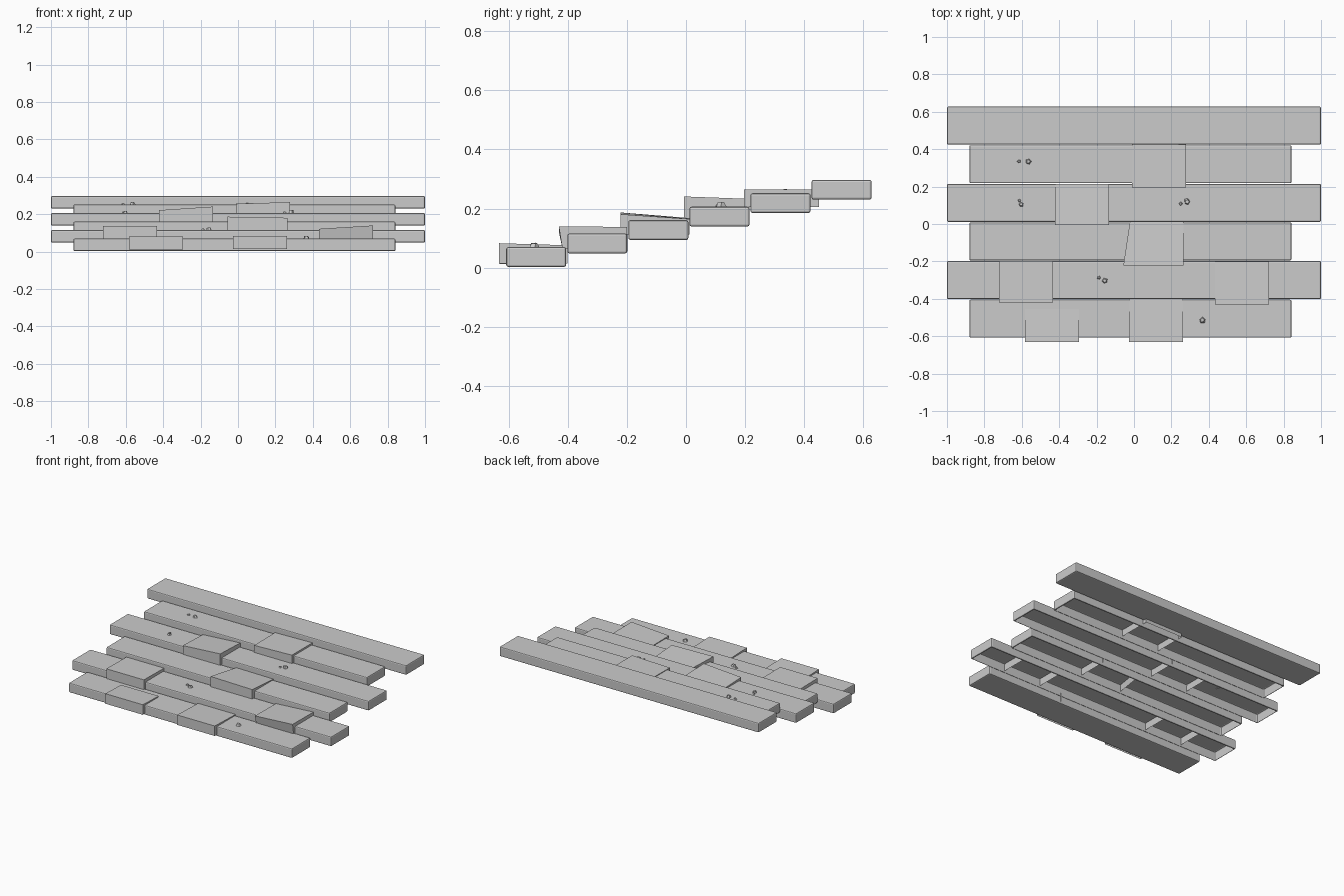
import bpy, bmesh, math, random

if "Cube" in bpy.data.objects:
    bpy.data.objects.remove(bpy.data.objects["Cube"])
random.seed(4)


def finish(bm, name):
    me = bpy.data.meshes.new(name)
    bm.to_mesh(me)
    bm.free()
    ob = bpy.data.objects.new(name, me)
    bpy.context.collection.objects.link(ob)
    return ob


def hexa(corners_bottom, corners_top, name, bevel=0.0, open_bottom=False):
    bm = bmesh.new()
    b = [bm.verts.new(c) for c in corners_bottom]
    t = [bm.verts.new(c) for c in corners_top]
    bottom = bm.faces.new(b[::-1])
    bm.faces.new(t)
    for i in range(4):
        j = (i + 1) % 4
        bm.faces.new((b[i], b[j], t[j], t[i]))
    if bevel:
        bmesh.ops.bevel(bm, geom=bm.edges[:], offset=bevel, segments=2,
                        profile=0.5, affect='EDGES')
    if open_bottom:
        bm.normal_update()
        low = [f for f in bm.faces if f.normal.z < -0.95 and f.calc_area() > 0.02]
        bmesh.ops.delete(bm, geom=low, context='FACES')
    return finish(bm, name)


# six stepped planks; the middle four are open underneath
def plank_z(i):
    return 0.003 + 0.0455 * i


for i in range(6):
    x0, x1 = (-1.0, 1.0) if i % 2 else (-0.88, 0.842)
    y0 = -0.608 + 0.2065 * i
    y1 = y0 + 0.203
    z0, z1 = plank_z(i), plank_z(i) + 0.067
    ring = [(x0, y0), (x1, y0), (x1, y1), (x0, y1)]
    hexa([(x, y, z0) for x, y in ring], [(x, y, z1) for x, y in ring],
         f"plank_{i + 1}", 0.007, open_bottom=0 < i < 5)


# raised patch blocks: x range, y range, bottom z, top z at four corners, skew
def block(name, x0, x1, y0, y1, zb, tops, skew=0.0, lean=0.0, hollow=True):
    low = [(x0, y0 + lean), (x1, y0 + lean), (x1, y1), (x0 + skew, y1)]
    top = [(x0, y0), (x1, y0), (x1, y1), (x0 + skew, y1)]
    hexa([(x, y, zb) for x, y in low],
         [(x, y, z) for (x, y), z in zip(top, tops)], name, 0, hollow)


block("block_1a", -0.583, -0.293, -0.63, -0.455, 0.012, (0.082, 0.082, 0.076, 0.076))
block("block_1b", -0.027, 0.263, -0.632, -0.40, 0.014, (0.083, 0.083, 0.076, 0.076))
block("block_2a", -0.722, -0.432, -0.42, -0.198, 0.066, (0.138, 0.138, 0.135, 0.135))
block("block_2b", 0.432, 0.722, -0.43, -0.20, 0.065, (0.122, 0.14, 0.138, 0.12), lean=0.012)
block("block_3", -0.057, 0.265, -0.222, 0.012, 0.112, (0.187, 0.181, 0.165, 0.168), skew=0.035)
block("block_4", -0.422, -0.133, -0.006, 0.215, 0.16, (0.222, 0.241, 0.233, 0.214))
block("block_5", -0.012, 0.278, 0.196, 0.45, 0.206, (0.256, 0.265, 0.264, 0.258))

# small stone chips resting on the planks: x, y, plank index, radius
chips = [(-0.615, 0.335, 4, 0.011), (-0.565, 0.334, 4, 0.018),
         (-0.612, 0.125, 3, 0.010), (-0.603, 0.105, 3, 0.016),
         (0.25, 0.108, 3, 0.011), (0.283, 0.12, 3, 0.02),
         (-0.188, -0.287, 1, 0.011), (-0.157, -0.304, 1, 0.018),
         (0.366, -0.514, 0, 0.019)]
for n, (x, y, i, r) in enumerate(chips):
    bm = bmesh.new()
    bmesh.ops.create_cone(bm, cap_ends=True, segments=5, radius1=r,
                          radius2=r * 0.6, depth=r * 0.9)
    for v in bm.verts:
        v.co.x *= random.uniform(0.75, 1.1)
        v.co.y *= random.uniform(0.75, 1.1)
        v.co.z *= random.uniform(0.7, 1.1)
    ob = finish(bm, f"chip_{n + 1}")
    ob.location = (x, y, plank_z(i) + 0.067 + r * 0.3)
    ob.rotation_euler.z = random.uniform(0, math.tau)
